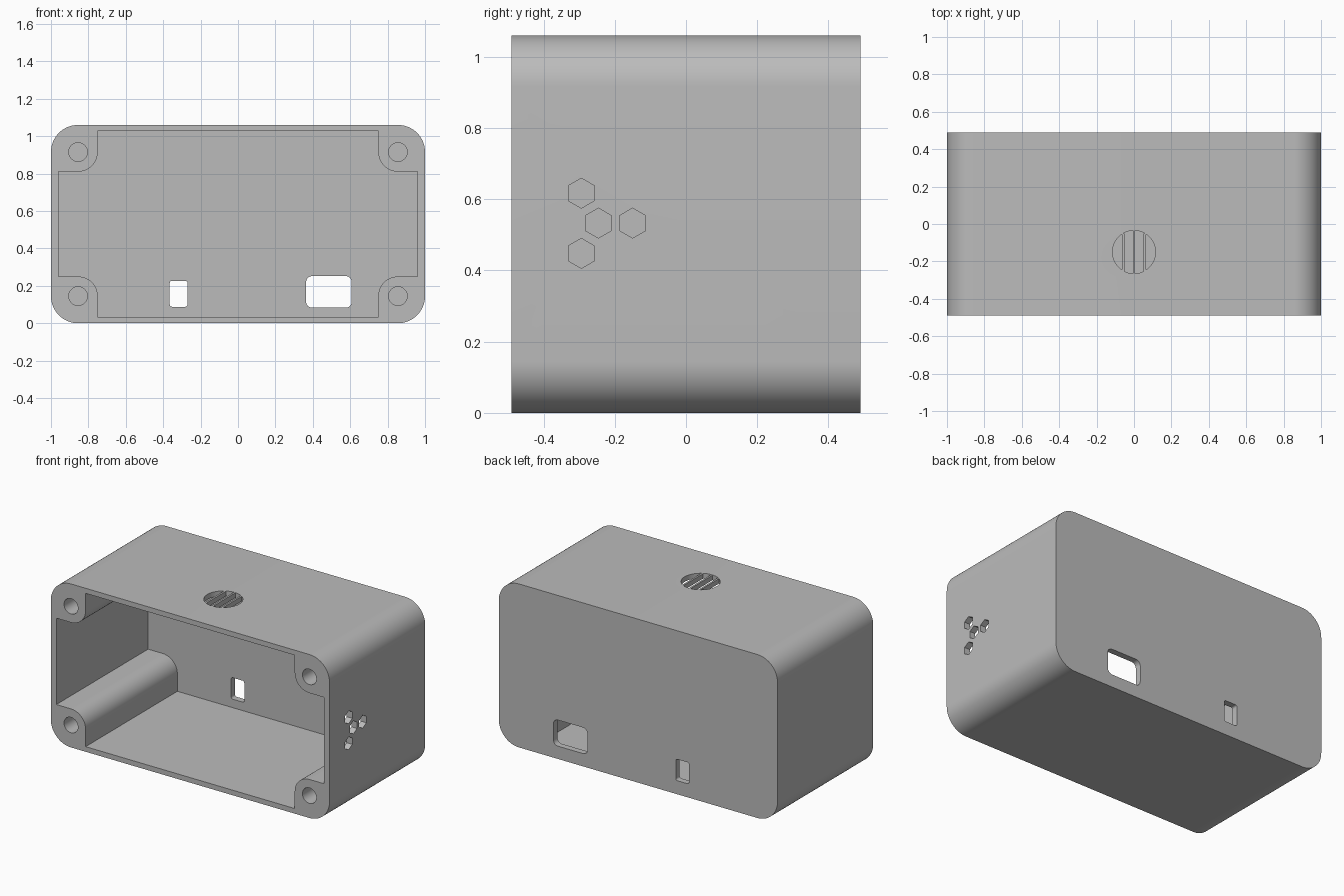
import bpy, bmesh
from math import cos, sin, pi, radians, sqrt
from mathutils import Vector

cube = bpy.data.objects.get("Cube")
if cube:
    bpy.data.objects.remove(cube, do_unlink=True)

HALF_X, HALF_Y, HEIGHT = 1.0, 0.49, 1.06
WALL, CORNER = 0.04, 0.145
MID = HEIGHT / 2

grey = bpy.data.materials.new("plain grey")
grey.use_nodes = True
colour = (0.5, 0.5, 0.5, 1)
grey.diffuse_color = colour
grey.node_tree.nodes["Principled BSDF"].inputs["Base Color"].default_value = colour


def arc(cx, cy, r, start, end, n):
    angles = [radians(start + (end - start) * i / n) for i in range(n + 1)]
    return [(cx + r * cos(a), cy + r * sin(a)) for a in angles]


def polygon(cx, cy, r, n, start=0):
    return arc(cx, cy, r, start, start + 360, n)[:-1]


def rounded_rect(x0, x1, z0, z1, r, n=8):
    return (arc(x1 - r, z1 - r, r, 0, 90, n) + arc(x0 + r, z1 - r, r, 90, 180, n)
            + arc(x0 + r, z0 + r, r, 180, 270, n) + arc(x1 - r, z0 + r, r, 270, 360, n))


def prism(name, outline, axis, low, high):
    """Extrude a 2D outline along the x, y or z axis."""
    place = {"x": lambda u, v, d: (d, u, v),
             "y": lambda u, v, d: (u, d, v),
             "z": lambda u, v, d: (u, v, d)}[axis]
    bm = bmesh.new()
    face = bm.faces.new([bm.verts.new(place(u, v, low)) for u, v in outline])
    out = bmesh.ops.extrude_face_region(bm, geom=[face])
    moved = [g for g in out["geom"] if isinstance(g, bmesh.types.BMVert)]
    bmesh.ops.translate(bm, verts=moved, vec=Vector(place(0, 0, high - low)))
    bmesh.ops.recalc_face_normals(bm, faces=bm.faces)
    mesh = bpy.data.meshes.new(name)
    bm.to_mesh(mesh)
    bm.free()
    mesh.materials.append(grey)
    obj = bpy.data.objects.new(name, mesh)
    bpy.context.collection.objects.link(obj)
    return obj


def cut(target, cutter):
    mod = target.modifiers.new("cut", "BOOLEAN")
    mod.operation, mod.solver, mod.object = "DIFFERENCE", "EXACT", cutter
    bpy.context.view_layer.objects.active = target
    bpy.ops.object.modifier_apply(modifier=mod.name)
    bpy.data.objects.remove(cutter, do_unlink=True)


# Rounded outer block
case = prism("enclosure", rounded_rect(-HALF_X, HALF_X, 0, HEIGHT, CORNER, 16),
             "y", -HALF_Y, HALF_Y)

# Open cavity whose corners step around the four screw posts
post_x, post_z, post_r = HALF_X - CORNER, MID - CORNER, 0.105
side, top = HALF_X - WALL, MID - 0.033
quarter = ([(side, post_z - post_r)]
           + arc(post_x, post_z, post_r, 270, 180, 12)
           + [(post_x - post_r, top)])
right_half = [(x, -z) for x, z in reversed(quarter)] + quarter
cavity = right_half + [(-x, z) for x, z in reversed(right_half)]
cut(case, prism("cavity_cutter", [(x, MID + z) for x, z in cavity],
                "y", -HALF_Y - 0.1, HALF_Y - WALL))

# Screw holes in the posts
for sx in (-1, 1):
    for sz in (-1, 1):
        hole = polygon(sx * post_x, MID + sz * post_z, 0.05, 32)
        cut(case, prism("screw_cutter", hole, "y", -HALF_Y - 0.1, 0.1))

# Cable windows in the back wall
for window in (rounded_rect(-0.365, -0.27, 0.088, 0.227, 0.012, 4),
               rounded_rect(0.364, 0.608, 0.083, 0.252, 0.032, 6)):
    cut(case, prism("window_cutter", window, "y", HALF_Y - 0.1, HALF_Y + 0.1))

# Hexagonal vents in one side wall
for y, z in ((-0.294, 0.617), (-0.294, 0.448), (-0.246, 0.533), (-0.15, 0.533)):
    cut(case, prism("vent_cutter", polygon(y, z, 0.042, 6, 30),
                    "x", HALF_X - 0.1, HALF_X + 0.1))

# Round grille opening in the top
grille_y, grille_r = -0.15, 0.115
cut(case, prism("grille_cutter", polygon(0, grille_y, grille_r, 48),
                "z", HEIGHT - 0.1, HEIGHT + 0.1))

bpy.ops.object.select_all(action="DESELECT")
case.select_set(True)
bpy.context.view_layer.objects.active = case
bpy.ops.object.shade_smooth_by_angle(angle=radians(30))

# Thin bars across the grille
for i, x in enumerate((-0.058, 0, 0.058)):
    half = sqrt(grille_r ** 2 - x ** 2) + 0.001
    w = 0.006
    bar = [(x - w, grille_y - half), (x + w, grille_y - half),
           (x + w, grille_y + half), (x - w, grille_y + half)]
    prism(f"grille_bar_{i + 1}", bar, "z", HEIGHT - 0.033, HEIGHT - 0.001)
